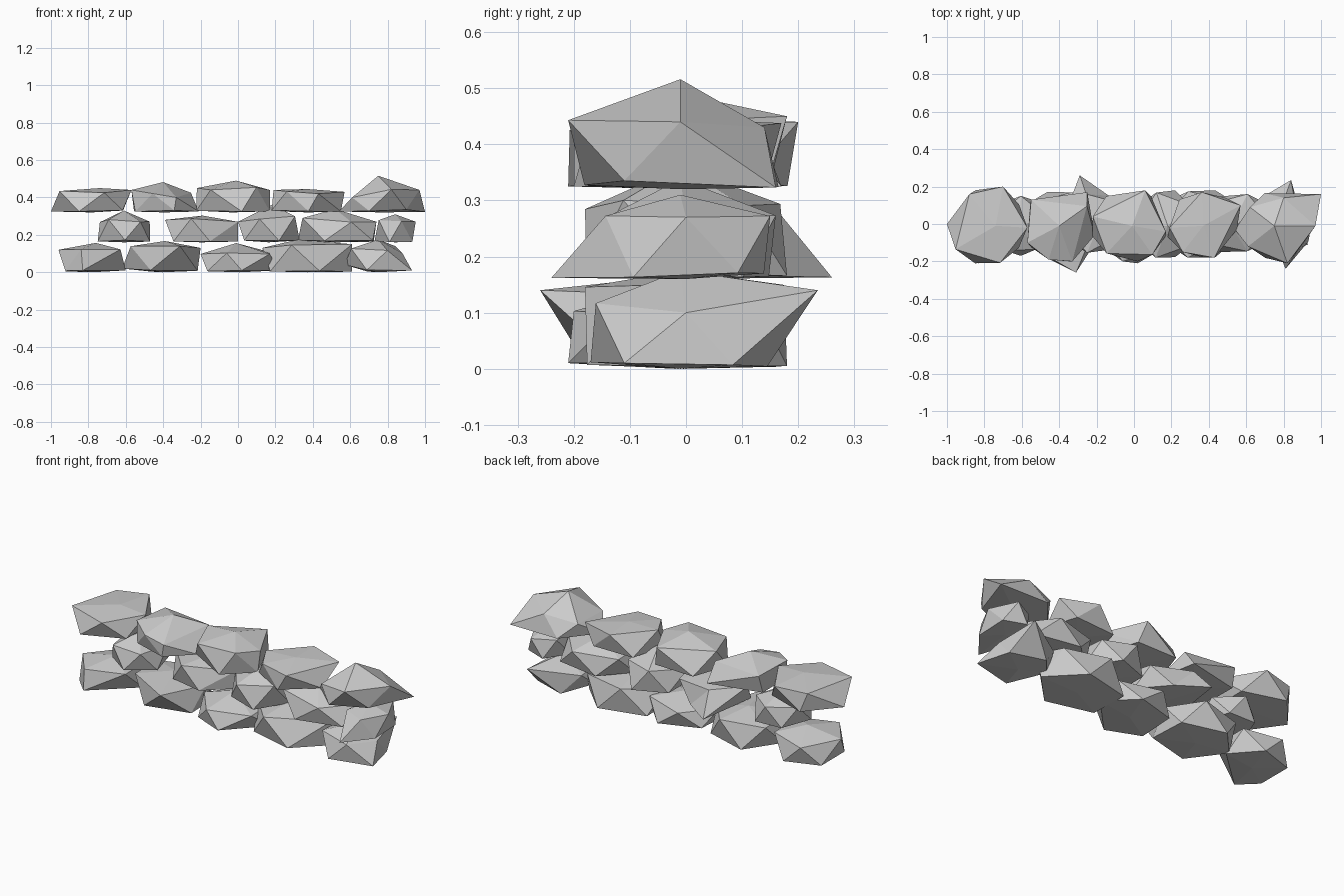
import bpy, bmesh, math, random
from mathutils import Vector

random.seed(4)


def stone(name, x0, x1, y0, y1, z0, z1, spin, peak, shoulder, pulls=()):
    """Flat-based 12-point boulder: two staggered rings of five, apex and base point."""
    def ring(offset):
        pts = []
        for i in range(5):
            a = math.radians(offset + spin + i * 72)
            r = random.uniform(0.95, 1.05)
            pts.append([r * math.cos(a), r * math.sin(a)])
        return pts

    low, up = ring(36), ring(0)
    flat = low + up
    # fit the plan outline to the stone's footprint
    for axis, (lo, hi) in enumerate(((x0, x1), (y0, y1))):
        a = min(p[axis] for p in flat)
        b = max(p[axis] for p in flat)
        for p in flat:
            p[axis] = lo + (p[axis] - a) / (b - a) * (hi - lo)
    coords = [Vector((p[0], p[1], z0 + random.uniform(.003, .012))) for p in low]
    coords += [Vector((p[0], p[1], shoulder + random.uniform(-.012, .012))) for p in up]
    coords += [Vector(((x0 + x1) / 2, (y0 + y1) / 2, z0)), Vector((peak, -.01, z1))]
    # drag the nearest free corner of the matching ring to each notable point
    free = set(range(10))
    for target in pulls:
        t = Vector(target)
        upper = t.z > (z0 + shoulder) / 2
        i = min((k for k in free if (k >= 5) == upper), key=lambda k: (coords[k] - t).length)
        coords[i] = t
        free.remove(i)

    bm = bmesh.new()
    v = [bm.verts.new(c) for c in coords]
    for i in range(5):
        j = (i + 1) % 5
        bm.faces.new((v[10], v[j], v[i]))
        bm.faces.new((v[i], v[5 + j], v[5 + i]))
        bm.faces.new((v[i], v[j], v[5 + j]))
        bm.faces.new((v[11], v[5 + i], v[5 + j]))
    bmesh.ops.recalc_face_normals(bm, faces=bm.faces)
    mesh = bpy.data.meshes.new(name)
    bm.to_mesh(mesh)
    bm.free()
    bpy.context.collection.objects.link(bpy.data.objects.new(name, mesh))


# x range, y range, top, spin, peak x, shoulder height, pulled corners
bottom = [
    (-.96, -.60, -.19, .16, .157, 180, -.76, .115,
     [(-.83, -.21, .01), (-.96, -.03, .12), (-.60, 0, .01)]),
    (-.62, -.19, -.18, .17, .167, 0, -.39, .13,
     [(-.31, -.26, .14), (-.20, 0, .13), (-.62, 0, .02)]),
    (-.20, .22, -.20, .16, .156, 180, -.01, .105, [(.22, 0, .01), (.02, -.21, .01)]),
    (.13, .61, -.18, .18, .175, 36, .32, .14, [(.13, 0, .13), (.61, -.03, .15)]),
    (.56, .93, -.17, .15, .175, 0, .75, .12,
     [(.84, .235, .14), (.57, 0, .04), (.93, -.11, .01), (.88, 0, .10)]),
]
middle = [
    (-.75, -.47, -.17, .15, .33, 18, -.61, .27, []),
    (-.39, 0, -.16, .16, .303, 36, -.19, .275,
     [(-.29, .26, .163), (-.39, 0, .28), (0, -.02, .27), (-.15, -.14, .165)]),
    (0, .33, -.18, .18, .36, 36, .18, .29, [(0, -.02, .27), (.33, 0, .17)]),
    (.30, .75, -.15, .16, .338, 0, .52, .28, [(.32, 0, .17), (.74, 0, .27)]),
    (.73, .95, -.15, .15, .31, 0, .84, .27, [(.81, -.24, .162), (.95, 0, .27)]),
]
top = [
    (-1.0, -.56, -.21, .19, .45, 0, -.74, .425,
     [(-.85, -.21, .325), (-.70, .20, .44), (-1, 0, .325), (-.88, .16, .43), (-.57, -.02, .44)]),
    (-.58, -.21, -.20, .17, .482, 180, -.40, .42,
     [(-.25, .17, .325), (-.33, -.20, .40), (-.21, -.06, .325), (-.57, -.10, .44), (-.55, .13, .43)]),
    (-.23, .17, -.20, .18, .49, 18, -.01, .445,
     [(.06, .18, .45), (.17, -.04, .44), (.02, -.20, .325), (-.22, .04, .45)]),
    (.18, .57, -.18, .17, .445, 20, .37, .435,
     [(.57, .10, .43), (.19, -.02, .44), (.55, -.03, .325), (.43, -.18, .42)]),
    (.54, 1.0, -.19, .17, .516, 0, .75, .43,
     [(1.0, .16, .323), (.90, -.11, .335), (.54, -.03, .325),
      (.97, -.01, .44), (.82, -.21, .443), (.80, .14, .43), (.62, .09, .40), (.61, -.12, .40)]),
]

for label, base, course in (("bottom", .0, bottom), ("middle", .16, middle), ("top", .32, top)):
    for n, (x0, x1, y0, y1, z1, spin, peak, shoulder, pulls) in enumerate(course, 1):
        stone(f"{label}_stone_{n}", x0, x1, y0, y1, base, z1, spin, peak, shoulder, pulls)
